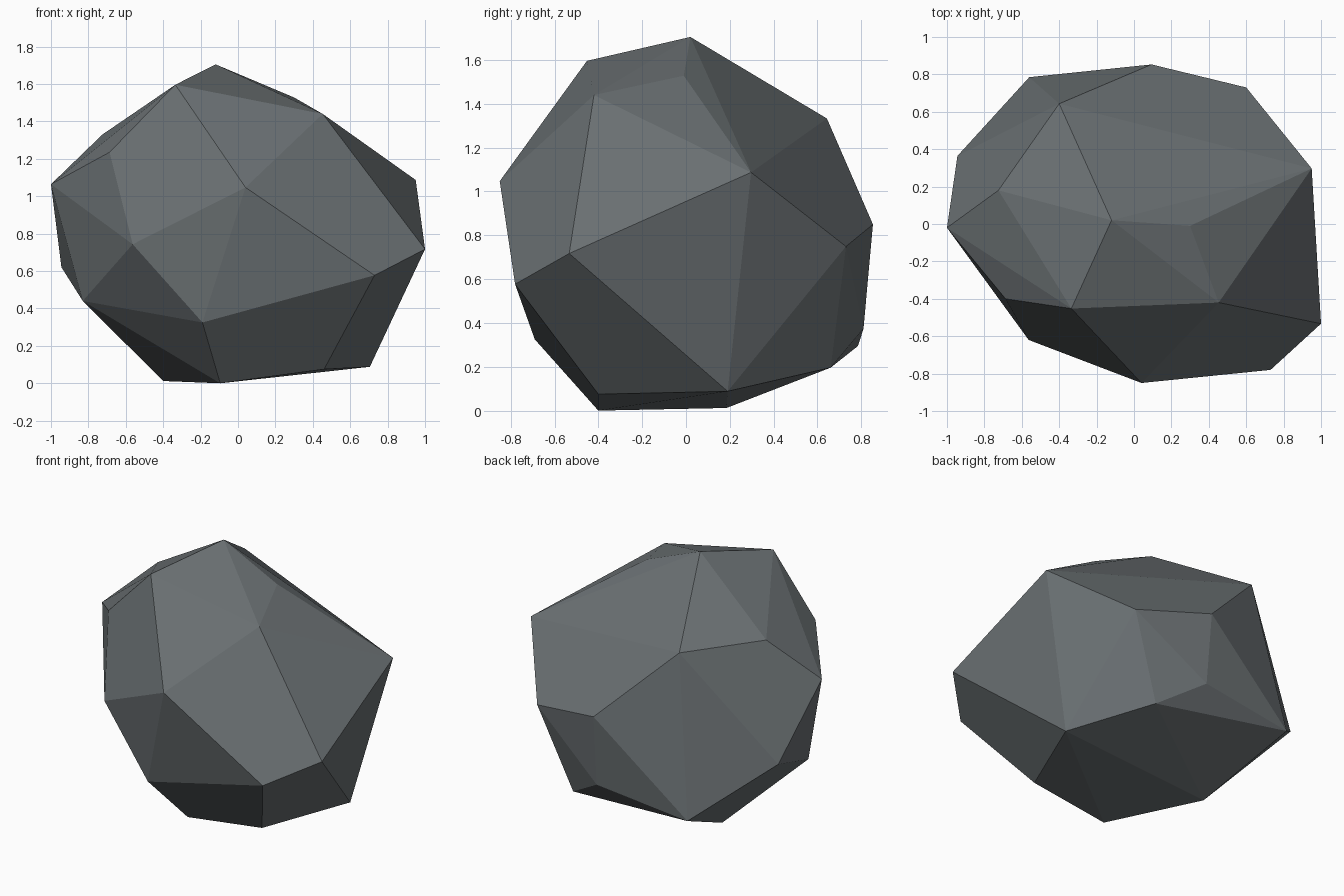
import bpy, bmesh, math

if "Cube" in bpy.data.objects:
    bpy.data.objects.remove(bpy.data.objects["Cube"])

# Chiselled corner points of the boulder, ring by ring from top to bottom
crown = [(-.12, .02, 1.705), (-.335, -.452, 1.596), (.30, -.01, 1.528), (.453, -.42, 1.44)]
shoulder = [(-.725, .18, 1.33), (-.40, .643, 1.333), (-.687, -.40, 1.235),
            (-1.0, -.02, 1.064), (.04, -.85, 1.047), (.95, .297, 1.087)]
waist = [(.60, .73, .749), (.094, .853, .85), (1.0, -.533, .717),
         (-.563, -.62, .743), (-.944, .364, .62), (.73, -.78, .577)]
lower = [(-.83, -.12, .44), (.10, .81, .374), (-.19, -.69, .325),
         (-.56, .785, .295), (.38, .66, .196)]
base = [(.705, .19, .088), (.46, -.40, .075), (-.40, .185, .012), (-.095, -.40, 0)]

# Wrap a faceted skin around the points
bm = bmesh.new()
for p in crown + shoulder + waist + lower + base:
    bm.verts.new(p)
hull = bmesh.ops.convex_hull(bm, input=bm.verts[:])
loose = [v for v in bm.verts if not v.link_faces]
bmesh.ops.delete(bm, geom=loose, context='VERTS')

# Merge nearly level triangles into broad facets
bmesh.ops.dissolve_limit(bm, angle_limit=math.radians(6),
                         verts=bm.verts[:], edges=bm.edges[:])
bmesh.ops.recalc_face_normals(bm, faces=bm.faces[:])

mesh = bpy.data.meshes.new("boulder")
bm.to_mesh(mesh)
bm.free()

stone = bpy.data.materials.new("slate grey stone")
stone.diffuse_color = (.145, .163, .171, 1)
stone.use_nodes = True
stone.node_tree.nodes["Principled BSDF"].inputs["Base Color"].default_value = stone.diffuse_color
mesh.materials.append(stone)

boulder = bpy.data.objects.new("boulder", mesh)
bpy.context.collection.objects.link(boulder)
